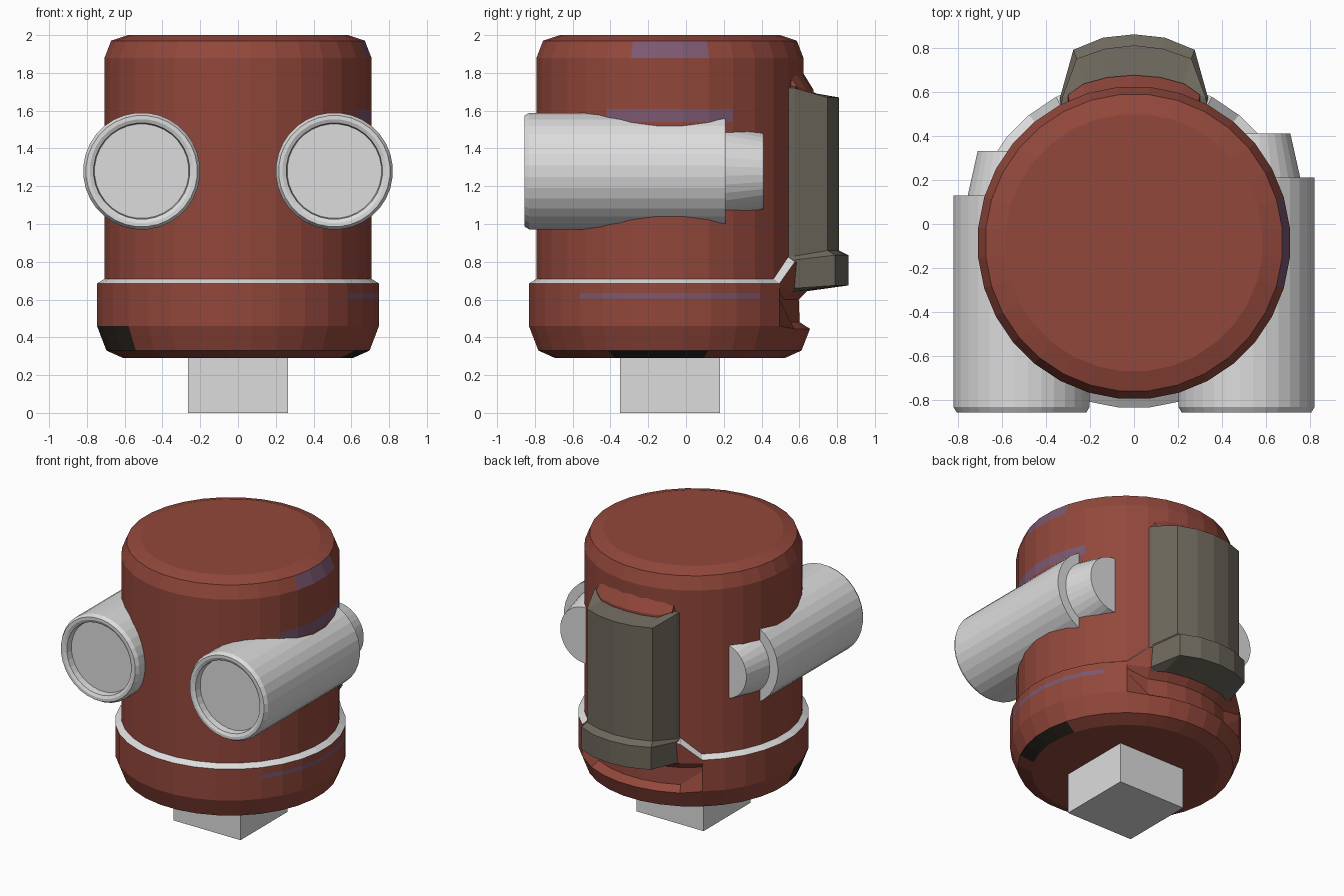
import bpy, bmesh, math

if "Cube" in bpy.data.objects:
    bpy.data.objects.remove(bpy.data.objects["Cube"])

def mat(name, r, g, b):
    m = bpy.data.materials.new(name)
    m.diffuse_color = (r, g, b, 1)
    m.use_nodes = True
    m.node_tree.nodes["Principled BSDF"].inputs["Base Color"].default_value = m.diffuse_color
    return m

RED = mat("rust_red", 0.29, 0.064, 0.044)
GREY = mat("light_grey", 0.72, 0.72, 0.72)
BROWN = mat("warm_dark_grey", 0.155, 0.14, 0.11)
PURPLE = mat("purple_stain", 0.20, 0.098, 0.165)
BLACK = mat("soot", 0.025, 0.02, 0.016)
CY = -0.085   # y of the body axis

def finish(name, bm, mats, rule=None):
    bmesh.ops.recalc_face_normals(bm, faces=bm.faces)
    if rule:
        for f in bm.faces:
            f.material_index = rule(f.calc_center_median())
    me = bpy.data.meshes.new(name)
    bm.to_mesh(me)
    bm.free()
    for m in mats:
        me.materials.append(m)
    ob = bpy.data.objects.new(name, me)
    bpy.context.collection.objects.link(ob)
    return ob

def loft(name, rings, mats, rule=None):
    """Skin closed rings of equal length and cap both ends."""
    bm = bmesh.new()
    vs = [[bm.verts.new(p) for p in ring] for ring in rings]
    n = len(rings[0])
    for a, b in zip(vs, vs[1:]):
        for i in range(n):
            j = (i + 1) % n
            bm.faces.new((a[i], a[j], b[j], b[i]))
    bm.faces.new(vs[0])
    bm.faces.new(vs[-1])
    return finish(name, bm, mats, rule)

N = 32
ANG = [(i + 0.5) * 2 * math.pi / N for i in range(N)]   # measured from +y (the back)

def upright(profile_at, count):
    return [[(profile_at(a)[k][0] * math.sin(a),
              CY + profile_at(a)[k][0] * math.cos(a),
              profile_at(a)[k][1]) for a in ANG] for k in range(count)]

# Main drum with bevelled top; stains on the right side
drum = [(.71, .69), (.71, 1.54), (.71, 1.61), (.71, 1.88), (.675, 1.97), (.585, 2.0)]
def drum_rule(c):
    if c.x > .55 and 1.54 < c.z < 1.61 and -.42 < c.y < .3:
        return 1
    if c.x > .55 and 1.88 < c.z < 1.96 and -.24 < c.y < .07:
        return 1
    return 0
loft("drum", upright(lambda a: drum, len(drum)), [RED, PURPLE], drum_rule)

# Base skirt: recessed under the rear housing, where its pale rim also climbs
plain = [(.61, .29), (.70, .33), (.75, .46), (.75, .605), (.75, .635),
         (.75, .66), (.75, .685), (.71, .71)]
notch = [(.61, .29), (.70, .33), (.745, .445), (.69, .48), (.685, .60),
         (.74, .655), (.75, .80), (.71, .825)]
def skirt_profile(a):
    return notch if math.cos(a) > math.cos(math.radians(30)) else plain
def skirt_rule(c):
    back = math.degrees(math.atan2(abs(c.x), c.y - CY))
    rim_z = .69 if back > 39 else (.81 if back < 28 else .752)
    if c.z > rim_z:
        return 1
    if c.x > .5 and .60 < c.z < .64 and -.6 < c.y < .4:
        return 2
    if .33 < c.z < .44 and -.72 < c.x < -.58 and c.y < -.15:
        return 3
    if .29 < c.z < .33 and c.x > .55 and c.y < .15 and c.y > -.35:
        return 3
    return 0
loft("base_skirt", upright(skirt_profile, len(plain)), [RED, GREY, PURPLE, BLACK], skirt_rule)

# Square peg under the base
bm = bmesh.new()
bmesh.ops.create_cube(bm, size=1)
for v in bm.verts:
    v.co = (v.co.x * .53, v.co.y * .53 + CY, (v.co.z + .5) * .3)
finish("mounting_peg", bm, [GREY])

# Side tubes: recessed front, straight barrel, tapered tail
def tube(name, x, back):
    prof = [(.25, -.80), (.255, -.845), (.275, -.855), (.295, -.855), (.31, -.83),
            (.31, back), (.245, back), (.20, back + .2)]
    loft(name, [[(x + r * math.sin(a), y, 1.28 + r * math.cos(a)) for a in ANG]
                for r, y in prof], [GREY])
tube("right_tube", .51, .21)
tube("left_tube", -.51, .13)

# Rear housing pieces: half outlines (x, y, z) mirrored across x = 0
def mirrored(half):
    return half + [(-x, y, z) for x, y, z in reversed(half) if x > 0]

def outline(pts, z_in, z_out):
    zs = [z_in, z_in, z_out, z_out, z_out]
    return mirrored([(x, y, z) for (x, y), z in zip(pts, zs)])

BOX = [(.34, .48), (.325, .575), (.26, .75), (.13, .795), (0, .81)]
LIP = [(.34, .48), (.335, .575), (.275, .79), (.14, .845), (0, .86)]
UNDER = [(.34, .48), (.33, .555), (.25, .61), (.13, .635), (0, .645)]
TOP_IN = [(.30, .45), (.29, .585), (.22, .63), (.11, .655), (0, .665)]
loft("rear_housing",
     [outline(UNDER, .64, .645), outline(LIP, .66, .675), outline(LIP, .81, .835),
      outline(BOX, .83, .86), outline(BOX, 1.72, 1.67), outline(TOP_IN, 1.73, 1.695)],
     [BROWN])

# Red flare joining the housing top to the drum
FLARE_LOW = [(.30, .45), (.30, .585), (.23, .635), (.12, .665), (0, .675)]
FLARE_TOP = [(.30, .40), (.29, .54), (.22, .58), (.11, .61), (0, .62)]
loft("housing_flare", [outline(FLARE_LOW, 1.66, 1.66), outline(FLARE_LOW, 1.735, 1.71),
                       outline(FLARE_TOP, 1.79, 1.80)], [RED])
